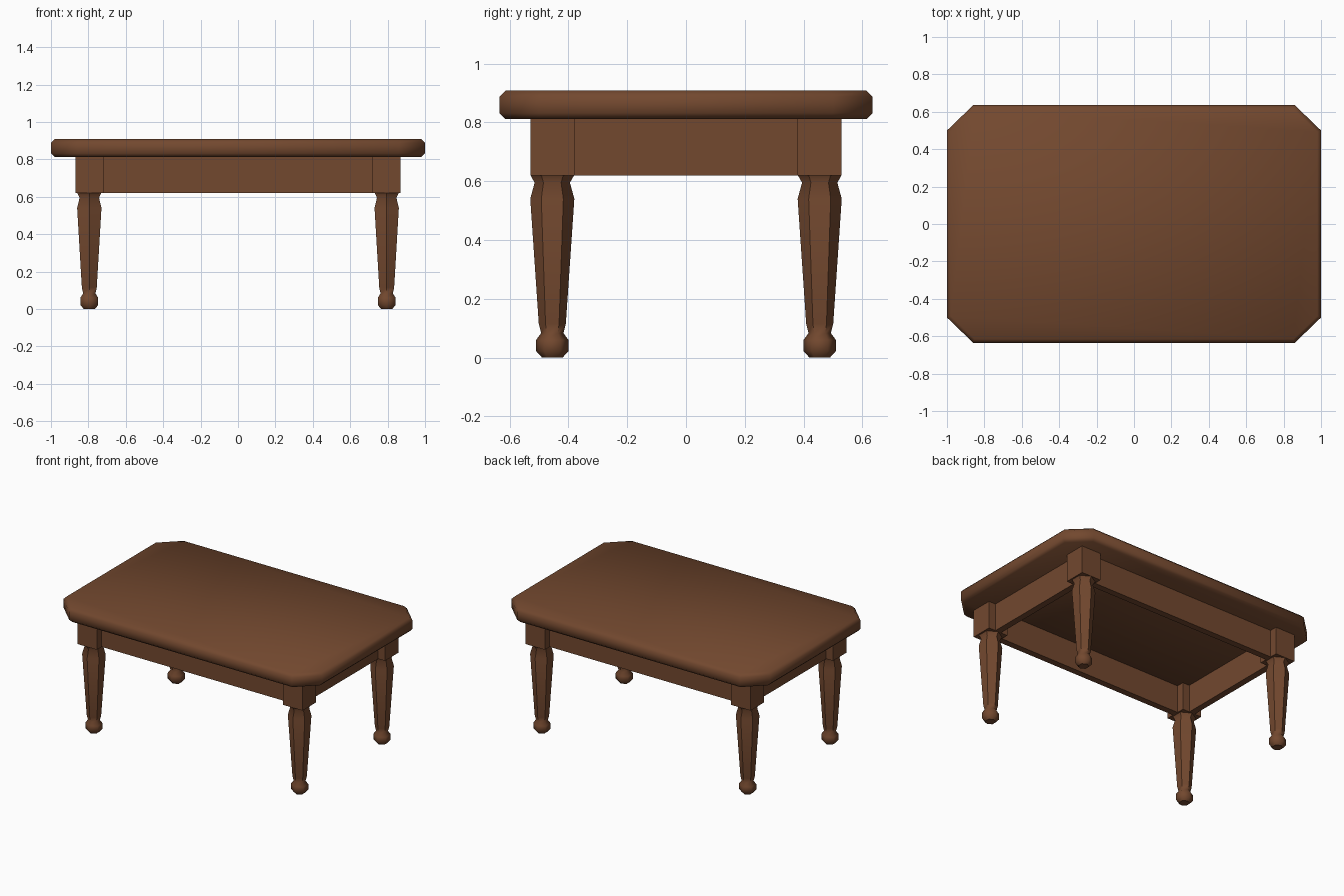
import bpy
import bmesh
from math import cos, sin, pi, radians

cube = bpy.data.objects.get("Cube")
if cube:
    bpy.data.objects.remove(cube, do_unlink=True)

wood = bpy.data.materials.new("brown_wood")
wood.use_nodes = True
colour = (0.17, 0.065, 0.028, 1)
wood.diffuse_color = colour
wood.node_tree.nodes["Principled BSDF"].inputs["Base Color"].default_value = colour


def loft(name, rings, angle):
    """Skin a stack of rings, cap both ends and smooth below the given angle."""
    bm = bmesh.new()
    loops = [[bm.verts.new(p) for p in ring] for ring in rings]
    n = len(loops[0])
    for low, high in zip(loops, loops[1:]):
        for i in range(n):
            j = (i + 1) % n
            bm.faces.new((low[i], low[j], high[j], high[i]))
    bm.faces.new(loops[0][::-1])
    bm.faces.new(loops[-1])
    mesh = bpy.data.meshes.new(name)
    bm.to_mesh(mesh)
    bm.free()
    mesh.materials.append(wood)
    obj = bpy.data.objects.new(name, mesh)
    bpy.context.collection.objects.link(obj)
    if angle:
        bpy.ops.object.select_all(action='DESELECT')
        obj.select_set(True)
        bpy.context.view_layer.objects.active = obj
        bpy.ops.object.shade_smooth_by_angle(angle=radians(angle))
    return obj


def box(name, x, y, z, sx, sy, sz):
    corners = [(-1, -1), (1, -1), (1, 1), (-1, 1)]
    rings = [[(x + a * sx / 2, y + b * sy / 2, z + c * sz / 2) for a, b in corners]
             for c in (-1, 1)]
    return loft(name, rings, 0)


def top_ring(z, inset):
    """Rectangle with clipped corners."""
    x, y = 1 - inset, 0.635 - inset
    cx, cy = 0.86 - inset * 0.4, 0.5 - inset * 0.4
    return [(-cx, -y, z), (cx, -y, z), (x, -cy, z), (x, cy, z),
            (cx, y, z), (-cx, y, z), (-x, cy, z), (-x, -cy, z)]


# Table top with clipped corners and softened rims
loft("table_top", [top_ring(0.812, 0.02), top_ring(0.832, 0),
                   top_ring(0.888, 0), top_ring(0.908, 0.02)], 60)

# Six-sided turned legs under square corner blocks
LEG_X, LEG_Y = 0.795, 0.455
APRON_Z, APRON_H, APRON_T = 0.716, 0.192, 0.045
leg_profile = [(0.035, 0), (0.055, 0.022), (0.055, 0.06), (0.038, 0.083),
               (0.046, 0.115), (0.075, 0.54), (0.06, 0.595), (0.074, 0.62)]
for end, sy in (("front", -1), ("back", 1)):
    for side, sx in (("right", -1), ("left", 1)):
        x, y = sx * LEG_X, sy * LEG_Y
        rings = [[(x + r * cos(pi / 6 + i * pi / 3), y + r * sin(pi / 6 + i * pi / 3), z)
                  for i in range(6)] for r, z in leg_profile]
        loft(f"{end}_{side}_leg", rings, 50)
        box(f"{end}_{side}_block", x, y, APRON_Z, 0.15, 0.15, APRON_H)

# Aprons between the blocks
for name, s in (("front", -1), ("back", 1)):
    box(f"{name}_apron", 0, s * LEG_Y, APRON_Z, 1.44, APRON_T, APRON_H)
for name, s in (("right", -1), ("left", 1)):
    box(f"{name}_apron", s * LEG_X, 0, APRON_Z, APRON_T, 0.76, APRON_H)
